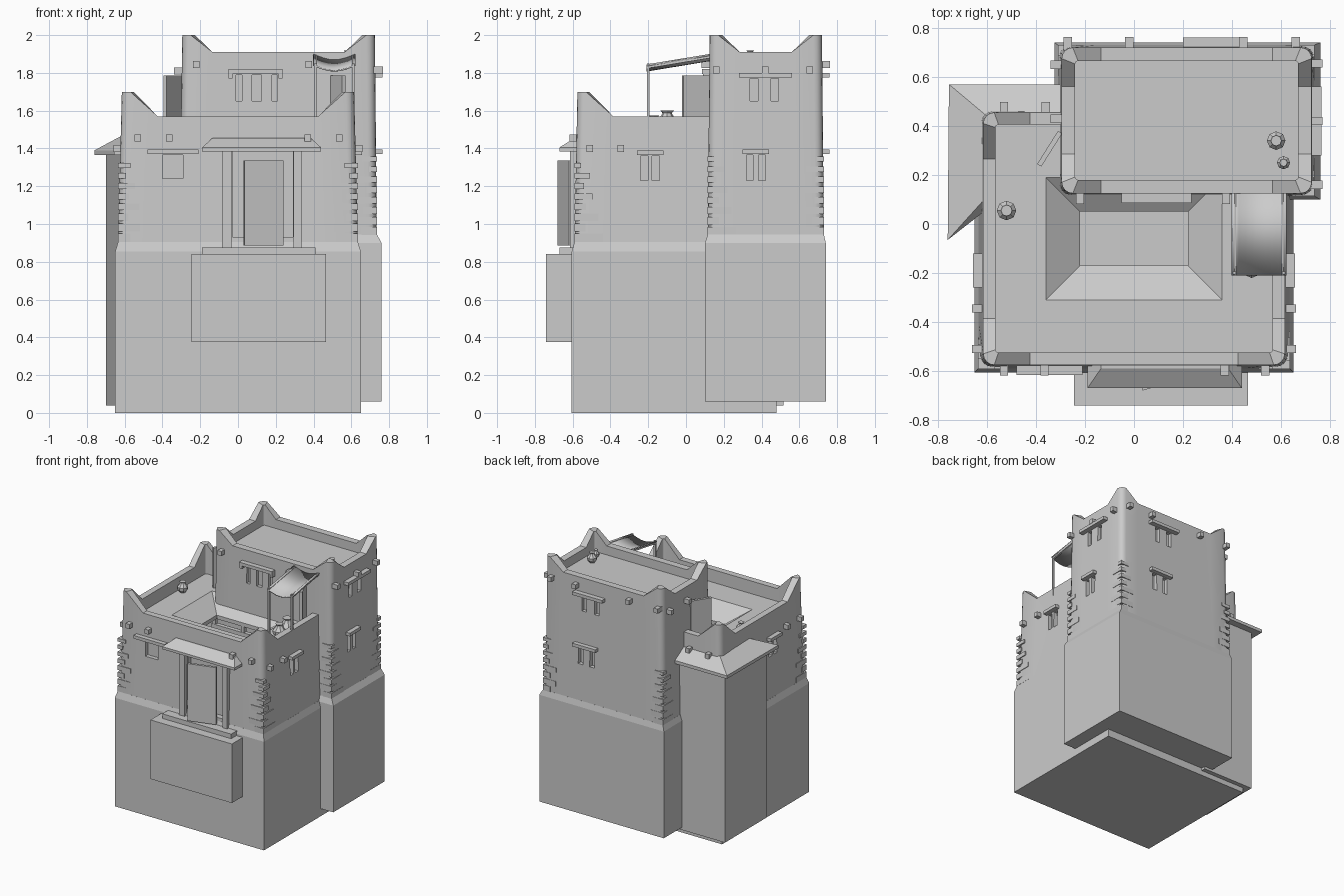
import bpy, bmesh, math, random
from mathutils import Vector, Matrix

if "Cube" in bpy.data.objects:
    bpy.data.objects.remove(bpy.data.objects["Cube"])
random.seed(4)

def make(name, bm, angle=None):
    bmesh.ops.recalc_face_normals(bm, faces=bm.faces)
    me = bpy.data.meshes.new(name)
    bm.to_mesh(me)
    bm.free()
    ob = bpy.data.objects.new(name, me)
    bpy.context.collection.objects.link(ob)
    if angle:
        me.shade_smooth()
        me.set_sharp_from_angle(angle=math.radians(angle))
    return ob

def add_box(bm, x0, x1, y0, y1, z0, z1):
    m = Matrix.Translation(((x0+x1)/2, (y0+y1)/2, (z0+z1)/2)) @ \
        Matrix.Diagonal((abs(x1-x0), abs(y1-y0), abs(z1-z0), 1))
    bmesh.ops.create_cube(bm, size=1, matrix=m)

def box(name, *d):
    bm = bmesh.new()
    add_box(bm, *d)
    return make(name, bm)

def loft(name, rings, caps=True, closed=False, angle=None):
    bm = bmesh.new()
    vs = [[bm.verts.new(p) for p in r] for r in rings]
    n = len(vs[0])
    pairs = list(zip(vs, vs[1:])) + ([(vs[-1], vs[0])] if closed else [])
    for a, b in pairs:
        for i in range(n):
            bm.faces.new((a[i], a[(i+1) % n], b[(i+1) % n], b[i]))
    if caps and not closed:
        bm.faces.new(vs[0])
        bm.faces.new(vs[-1])
    return make(name, bm, angle)

def rect(x0, x1, y0, y1, z):
    return [(x0, y0, z), (x1, y0, z), (x1, y1, z), (x0, y1, z)]

def flat(pts, z):
    return [(x, y, z) for x, y in pts]

def horned_ring(r, run, rad, low, peak):
    """Rounded rectangle whose corners rise from low to peak over a run."""
    x0, x1, y0, y1 = r
    pts = []
    for k, (cx, cy) in enumerate([(x0, y0), (x1, y0), (x1, y1), (x0, y1)]):
        ix, iy = (1 if cx == x0 else -1), (1 if cy == y0 else -1)
        along_x = Vector((cx + ix*run, cy, low))
        along_y = Vector((cx, cy + iy*run, low))
        c = Vector((cx + ix*rad, cy + iy*rad, peak))
        start = math.pi + k*math.pi/2
        arc = [c + rad*Vector((math.cos(start + t*math.pi/8), math.sin(start + t*math.pi/8), 0))
               for t in range(5)]
        pts += ([along_y] + arc + [along_x]) if k % 2 == 0 else ([along_x] + arc + [along_y])
    return pts

def walls(name, bot, top, z0, low, peak, run, t):
    inner = (top[0]+t, top[1]-t, top[2]+t, top[3]-t)
    return loft(name, [horned_ring(bot, run, .045, z0, z0),
                       horned_ring(top, run, .045, low, peak),
                       horned_ring(inner, run-t, .012, low, peak),
                       horned_ring(inner, run-t, .012, z0, z0)], closed=True, angle=35)

def on_wall(bm, r, face, u0, u1, z0, z1, out, inn=.03):
    """Box on one outer wall face, spanning from inn inside to out outside."""
    x0, x1, y0, y1 = r
    d = {'F': (u0, u1, y0-out, y0+inn), 'B': (u0, u1, y1-inn, y1+out),
         'L': (x0-out, x0+inn, u0, u1), 'R': (x1-inn, x1+out, u0, u1)}[face]
    add_box(bm, *d, z0, z1)

# stone foundations with sloped shoulders
MB, MT = (-.635, .635, -.59, .47), (-.615, .615, -.575, .455)
TB, TT = (-.31, .735, .115, .73), (-.295, .725, .125, .72)
loft("main_foundation", [rect(-.65, .65, -.605, .48, 0), rect(-.65, .65, -.605, .48, .855), rect(*MB, .905)])
loft("tower_foundation", [rect(-.325, .76, .1, .74, .06), rect(-.325, .76, .1, .74, .9), rect(*TB, .945)])

# plastered walls with horned corners
main = walls("main_walls", MB, MT, .89, 1.57, 1.70, .19, .05)
tower = walls("tower_walls", TB, TT, .92, 1.91, 2.0, .16, .055)
MM, TM = (-.622, .622, -.58, .46), (-.302, .73, .12, .725)

# lintels, window recesses and projecting roof beams
cut = {"main": bmesh.new(), "tower": bmesh.new()}
lint, beams = bmesh.new(), bmesh.new()
def window(key, face, l0, l1, zl, slots, zb):
    r = MM if key == "main" else TM
    on_wall(lint, r, face, l0, l1, zl, zl+.025, .035)
    for a, b in slots:
        on_wall(cut[key], r, face, a, b, zb, zl-.005, .05, .03)
window("main", 'F', -.48, -.21, 1.37, [(-.40, -.29)], 1.24)
for f in 'LR':
    window("main", f, -.26, -.12, 1.365, [(-.24, -.2), (-.18, -.14)], 1.23)
window("tower", 'F', -.05, .235, 1.795, [(-.01, .02), (.075, .125), (.18, .21)], 1.65)
window("tower", 'B', .2, .46, 1.775, [(.25, .29), (.36, .4)], 1.65)
window("tower", 'R', .28, .56, 1.775, [(.34, .38), (.45, .49)], 1.65)
window("tower", 'R', .3, .44, 1.37, [(.32, .355), (.385, .42)], 1.23)
window("tower", 'B', .26, .46, 1.37, [(.29, .33), (.39, .43)], 1.23)
for u in (-.05, .215):
    on_wall(lint, TM, 'F', u, u+.02, 1.77, 1.8, .03)
for r, f, us, z in [(MM, 'F', (-.53, -.365, .37, .535), 1.455), (MM, 'B', (-.53, -.36), 1.455),
                    (MM, 'L', (-.51, -.345), 1.40), (MM, 'R', (-.51, -.345), 1.40),
                    (TM, 'F', (-.22, .375), 1.845), (TM, 'B', (-.27, -.02, .445, .66), 1.845),
                    (TM, 'L', (.43, .65), 1.81), (TM, 'R', (.16, .42, .655), 1.815)]:
    for u in us:
        on_wall(beams, r, f, u-.017, u+.017, z-.018, z+.018, .038)
make("window_lintels", lint)
make("roof_beams", beams)
on_wall(cut["main"], MM, 'F', -.03, .29, .93, 1.385, .05, .035)
for wall, key in ((main, "main"), (tower, "tower")):
    c = make(key + "_cutter", cut[key])
    c.hide_render = True
    c.hide_viewport = False
    c.display_type = 'WIRE'
    m = wall.modifiers.new("recesses", 'BOOLEAN')
    m.operation, m.solver, m.object = 'DIFFERENCE', 'EXACT', c

# corner stones, alternating long and short
quoins = bmesh.new()
for cx, cy, sx, sy, z0 in [(-.635, -.59, 1, 1, .905), (.635, -.59, -1, 1, .905), (.735, .115, -1, 1, .94),
                           (.735, .73, -1, -1, .94), (-.31, .73, 1, -1, .94), (-.31, .115, 1, 1, .94)]:
    for i in range(8):
        k = 1 - i*.06
        a, b = (.13, .07) if i % 2 else (.075, .145)
        a, b = a*k*random.uniform(.85, 1.1), b*k*random.uniform(.85, 1.1)
        x, y, z = cx - sx*.001, cy - sy*.001, z0 + i*.056
        add_box(quoins, x, x+sx*a, y, y+sy*b, z, z+.044*k)
make("corner_stones", quoins)

# terrace slab with a funnel opening over the courtyard
loft("terrace", [rect(-.59, .59, -.55, .43, 1.47), rect(-.36, .36, -.31, .19, 1.47),
                 rect(-.22, .22, -.17, .05, 1.37), rect(-.22, .22, -.17, .05, 1.34),
                 rect(-.59, .59, -.55, .43, 1.34)], closed=True)
box("tower_roof", -.27, .7, .15, .69, 1.80, 1.84)
gallery = bmesh.new()
for x in (-.25, 0, .25):
    for y in (-.2, .07):
        add_box(gallery, x-.014, x+.014, y-.014, y+.014, .9, 1.35)
for y in (-.2, .07):
    add_box(gallery, -.27, .27, y-.016, y+.016, 1.26, 1.29)
make("courtyard_posts", gallery)

# side annex with angled front wall and hipped eave
foot = [(-.70, .0), (-.60, .1), (-.25, .3), (-.25, .515), (-.70, .515)]
loft("annex", [flat(foot, .04), flat(foot, 1.37)])
eave = [(-.76, -.065), (-.6, .06), (-.28, .3), (-.28, .57), (-.755, .57)]
ridge = [(-.62, .09), (-.56, .12), (-.28, .3), (-.28, .44), (-.60, .44)]
loft("annex_roof", [flat(eave, 1.365), flat(eave, 1.39), flat(ridge, 1.465)])

# entrance: landing, step, jambs, hood
box("landing", -.245, .465, -.74, -.59, .375, .84)
bpy.context.view_layer.update()
box("entrance_step", -.19, .41, -.67, -.58, .84, .876)
for i, (a, b) in enumerate([(-.085, -.035), (.295, .335)]):
    box(f"door_jamb_{i}", a, b, -.615, -.56, .876, 1.39)
loft("entrance_hood", [rect(-.19, .44, -.67, -.56, 1.385), rect(-.19, .44, -.67, -.56, 1.405),
                       rect(-.135, .385, -.59, -.56, 1.455)])

# open door leaves
def leaf(name, hinge, tip, z0, z1, t=.02):
    h, d = Vector(hinge), Vector(tip) - Vector(hinge)
    n = Vector((-d.y, d.x)).normalized() * t
    p = [tuple(h), tuple(h+d), tuple(h+d+n), tuple(h+n)]
    loft(name, [flat(p, z0), flat(p, z1)])
leaf("front_door", (.235, -.60), (.03, -.66), .885, 1.335)
leaf("terrace_door_left", (-.31, .38), (-.395, .245), 1.47, 1.785)
leaf("terrace_door_right", (.49, .12), (.55, -.02), 1.47, 1.785)

# sagging sunshade on posts
N = 8
bm = bmesh.new()
rows = []
for j in range(2):
    y, z = ((-.21, 1.845), (.125, 1.9))[j]
    rows.append([bm.verts.new((.4 + .22*i/N, y, z - .03*math.sin(math.pi*i/N))) for i in range(N+1)])
for i in range(N):
    bm.faces.new((rows[0][i], rows[0][i+1], rows[1][i+1], rows[1][i]))
shade = make("sunshade_cloth", bm, 40)
shade.modifiers.new("thickness", 'SOLIDIFY').thickness = .008
for i, x in enumerate((.41, .61)):
    box(f"sunshade_post_{i}", x-.007, x+.007, -.207, -.193, 1.46, 1.85)
    loft(f"sunshade_rail_{i}", [[(x+dx, y, z+dz) for dx, dz in ((-.007, -.022), (.007, -.022), (.007, -.004), (-.007, -.004))]
                                for y, z in ((-.21, 1.845), (.125, 1.9))])

# clay pots
def pot(name, x, y, z, s):
    prof = [(.5, 0), (.95, .6), (1, 1.1), (.5, 1.7), (.4, 1.9), (.58, 2.1)]
    loft(name, [[(x + r*s*math.cos(a*math.pi/4), y + r*s*math.sin(a*math.pi/4), z + h*s)
                 for a in range(8)] for r, h in prof])
for i, p in enumerate([(-.52, .055, 1.47, .04), (.58, .34, 1.84, .038), (.61, .25, 1.84, .027),
                       (.5, -.1, 1.47, .062), (.48, -.17, 1.47, .05)]):
    pot(f"pot_{i}", *p)
